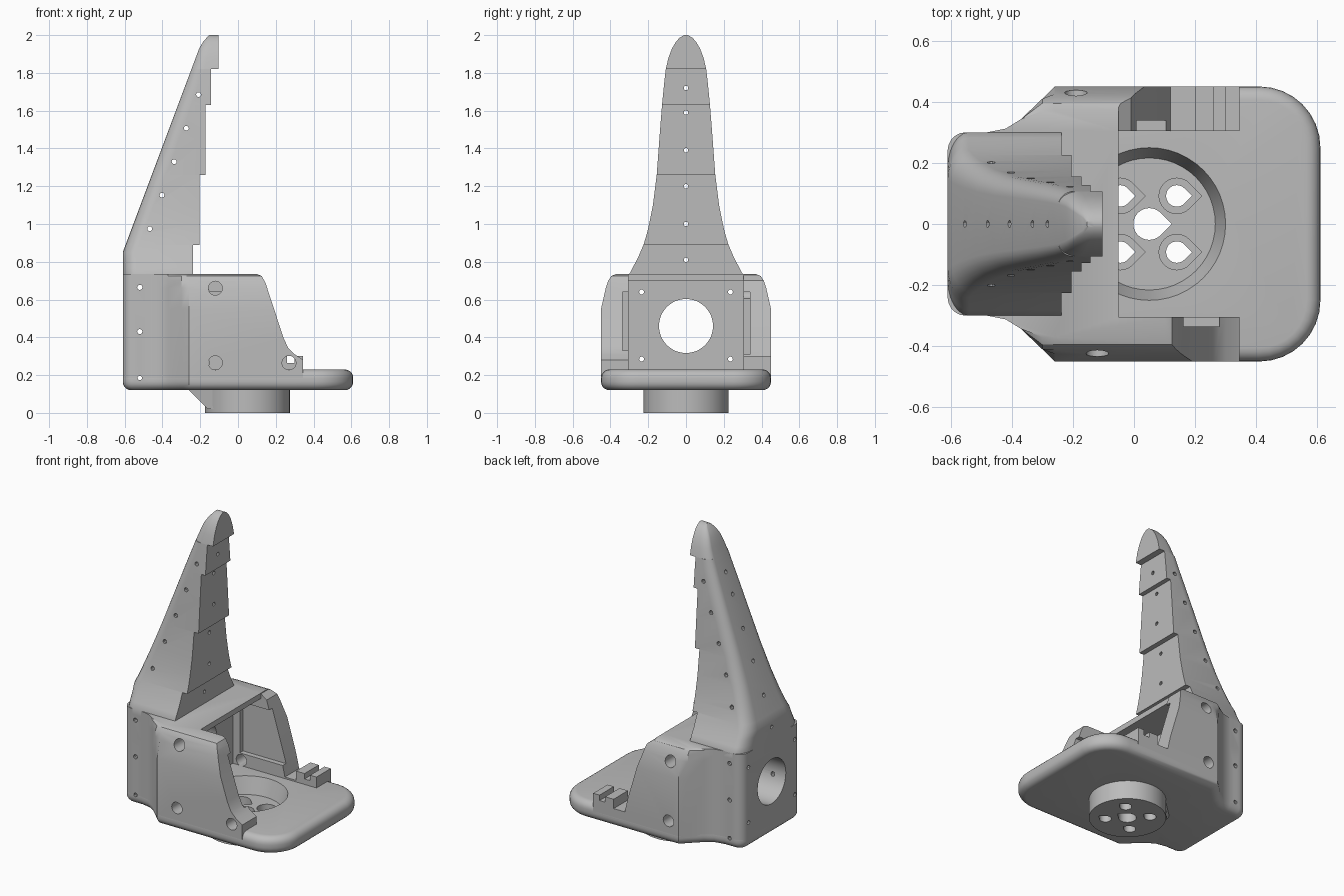
import bpy, bmesh, math

if "Cube" in bpy.data.objects:
    bpy.data.objects.remove(bpy.data.objects["Cube"], do_unlink=True)

grey = bpy.data.materials.new("plain_grey")
grey.use_nodes = True
grey.diffuse_color = (0.5, 0.5, 0.5, 1)
grey.node_tree.nodes["Principled BSDF"].inputs["Base Color"].default_value = (0.5, 0.5, 0.5, 1)


def loft(name, rings):
    """Closed solid through rings with equal point counts."""
    bm = bmesh.new()
    rows = [[bm.verts.new(p) for p in ring] for ring in rings]
    n = len(rows[0])
    for lo, hi in zip(rows, rows[1:]):
        for i in range(n):
            j = (i + 1) % n
            bm.faces.new((lo[i], lo[j], hi[j], hi[i]))
    bm.faces.new(rows[0][::-1])
    bm.faces.new(rows[-1])
    bmesh.ops.recalc_face_normals(bm, faces=bm.faces)
    mesh = bpy.data.meshes.new(name)
    bm.to_mesh(mesh)
    bm.free()
    mesh.materials.append(grey)
    obj = bpy.data.objects.new(name, mesh)
    bpy.context.collection.objects.link(obj)
    return obj


def prism(name, pts, axis, lo, hi):
    """Extrude a flat profile along an axis."""
    place = {"x": lambda a, b, c: (c, a, b),
             "y": lambda a, b, c: (a, c, b),
             "z": lambda a, b, c: (a, b, c)}[axis]
    return loft(name, [[place(a, b, c) for a, b in pts] for c in (lo, hi)])


def circle(u, v, r, n=32):
    return [(u + r * math.cos(math.tau * i / n), v + r * math.sin(math.tau * i / n)) for i in range(n)]


def teardrop(u, v, r, n=24):
    """Circle with a pointed end towards +u."""
    step = math.radians(270) / n
    arc = [(u + r * math.cos(math.pi / 4 + step * i), v + r * math.sin(math.pi / 4 + step * i))
           for i in range(n + 1)]
    return arc + [(u + r * math.sqrt(2), v)]


def activate(obj):
    bpy.ops.object.select_all(action="DESELECT")
    obj.select_set(True)
    bpy.context.view_layer.objects.active = obj


def cut(obj, pts, axis, lo, hi):
    cut_with(obj, prism("cutter", pts, axis, lo, hi))


def cut_with(obj, cutter):
    cutter.hide_render = True
    mod = obj.modifiers.new("cut", "BOOLEAN")
    mod.operation, mod.solver, mod.object = "DIFFERENCE", "EXACT", cutter
    activate(obj)
    bpy.ops.object.modifier_apply(modifier=mod.name)
    bpy.data.objects.remove(cutter, do_unlink=True)


def box(u0, u1, v0, v1):
    return [(u0, v0), (u1, v0), (u1, v1), (u0, v1)]


def arc(u, v, r, start, end, n=8):
    return [(u + r * math.cos(math.radians(start + (end - start) * i / n)),
             v + r * math.sin(math.radians(start + (end - start) * i / n))) for i in range(n + 1)]


def mirrored(half):
    return half + [(x, -y) for x, y in reversed(half)]


# Shared footprint: wide front, waisted towards the narrow rear column
rear = [(-0.26, 0.45), (-0.3, 0.41), (-0.37, 0.343), (-0.42, 0.312), (-0.48, 0.3)]
rear += arc(-0.55, 0.24, 0.06, 90, 180, 5)

# Base plate with rounded rims
plate = prism("base_plate", mirrored(arc(0.41, 0.25, 0.2, 0, 90) + rear), "z", 0.12, 0.23)
bm = bmesh.new()
bm.from_mesh(plate.data)
rims = [e for e in bm.edges if abs(e.verts[0].co.z - e.verts[1].co.z) < 0.001]
bmesh.ops.bevel(bm, geom=rims, offset=0.045, segments=5, profile=0.5, affect="EDGES")
bm.to_mesh(plate.data)
bm.free()
cut_with(plate, loft("cutter", [[(x, y, z) for x, y in circle(0.05, 0, r, 48)]
                                for z, r in ((0.1, 0.208), (0.24, 0.253))]))

# Round boss under the plate with its pointed support wedge
boss = prism("mount_boss", circle(0.05, 0, 0.225, 48), "z", 0, 0.125)
wedge = loft("boss_wedge", [
    [(-0.1, -0.16, 0.02), (-0.16, -0.11, 0.02), (-0.16, 0.11, 0.02), (-0.1, 0.16, 0.02)],
    [(-0.1, -0.16, 0.125), (-0.265, -0.005, 0.125), (-0.265, 0.005, 0.125), (-0.1, 0.16, 0.125)]])
cut(boss, teardrop(0.05, 0, 0.052), "z", -0.1, 0.3)
for x in (-0.045, 0.14):
    for y in (-0.092, 0.092):
        cut(boss, teardrop(x, y, 0.035), "z", -0.1, 0.3)
        cut(boss, teardrop(x, y, 0.058), "z", 0.07, 0.3)
        if x < 0:
            cut(wedge, teardrop(x, y, 0.058), "z", -0.1, 0.3)

# Housing: tapered shoulders, hollowed from the open end
outline = mirrored([(0.4, 0.45)] + rear)
shoulders = ((0.17, 0.45), (0.55, 0.45), (0.66, 0.425), (0.7, 0.412), (0.725, 0.395), (0.735, 0.37))
body = loft("housing", [[(x, max(-w, min(w, y)), z) for x, y in outline] for z, w in shoulders])
cut(body, [(-0.25, 0.1), (1, 0.1), (1, 0.9), (-0.05, 0.9), (-0.05, 0.7), (-0.25, 0.7)], "y", -0.305, 0.305)

# Side arms: long sloped one at -y, shorter one with a separate foot at +y
cut(body, [(0.1, 0.9), (0.1, 0.735), (0.125, 0.725), (0.145, 0.69), (0.24, 0.4), (0.265, 0.345),
           (0.3, 0.31), (0.345, 0.28), (0.345, 0.1), (1, 0.1), (1, 0.9)], "y", -0.6, -0.2)
cut(body, [(-0.05, 0.9), (-0.05, 0.73), (-0.01, 0.7), (0.1, 0.33), (0.12, 0.24), (0.2, 0.24), (0.2, 0.3),
           (0.345, 0.3), (0.345, 0.1), (1, 0.1), (1, 0.9)], "y", 0.2, 0.6)
cut(body, box(0.26, 0.3, 0.265, 0.5), "y", 0.2, 0.6)
for lo, hi in ((0.29, 0.338), (-0.335, -0.29)):
    cut(body, box(-0.2, 0.28, 0.31, 0.64), "y", lo, hi)

# Side screw holes, shaft opening and small fixing holes
for x, z, lo, hi in ((-0.12, 0.66, -0.6, -0.2), (-0.12, 0.265, -0.6, -0.2), (0.27, 0.265, -0.6, -0.2),
                     (-0.19, 0.64, 0.2, 0.6), (-0.19, 0.265, 0.2, 0.6)):
    cut(body, circle(x, z, 0.037, 20), "y", lo, hi)
cut(body, circle(0, 0.46, 0.143, 48), "x", -0.8, 0)
for y in (-0.235, 0.235):
    for z in (0.285, 0.64):
        cut(body, circle(y, z, 0.013, 10), "x", -0.8, 0)
for z in (0.43, 0.665):
    cut(body, circle(-0.52, z, 0.014, 10), "y", -0.6, 0.6)
for part in (body, plate):
    cut(part, circle(-0.52, 0.185, 0.012, 10), "y", -0.6, 0.6)

# Tall finger: flared foot, sloped rounded back, stepped front
widths = [(0.7, 0.3), (0.735, 0.3), (0.77, 0.282), (0.81, 0.26), (0.85, 0.242), (0.89, 0.225), (0.95, 0.207),
          (1.0, 0.195), (1.1, 0.175), (1.26, 0.155), (1.45, 0.141), (1.63, 0.127), (1.75, 0.115), (1.82, 0.107),
          (1.88, 0.093), (1.93, 0.074), (1.965, 0.053), (1.985, 0.035), (2.0, 0.01)]
steps = [(0.89, -0.238), (1.26, -0.204), (1.63, -0.172), (1.82, -0.143), (3, -0.103)]


def finger_ring(z, w, front):
    back = -0.61 + max(0, z - 0.85) * 0.375 + max(0, z - 1.95) * 0.5
    rx, ry = min(0.07, 0.5 * (front - back)), 0.4 * w
    corner = [(back + rx * (1 - math.sin(t)), w - ry * (1 - math.cos(t)))
              for t in (math.pi / 2 * i / 6 for i in range(7))]
    return [(x, y, z) for x, y in mirrored([(front, w)] + corner)]


rings = []
for z, w in widths:
    below = next(f for top, f in steps if z <= top)
    above = next(f for top, f in steps if z < top)
    rings.append(finger_ring(z, w, below))
    if above != below:
        rings.append(finger_ring(z, w, above))
finger = loft("finger", rings)
for i in range(5):
    cut(finger, circle(-0.467 + 0.0645 * i, 0.975 + 0.1775 * i, 0.013, 10), "y", -0.6, 0.6)
for z in (0.81, 1.0, 1.2, 1.39, 1.59, 1.72):
    cut(finger, circle(0, z, 0.012, 10), "x", -0.8, 0.2)

for part in (plate, boss, wedge, body, finger):
    activate(part)
    bpy.ops.object.shade_smooth_by_angle(angle=math.radians(32))
